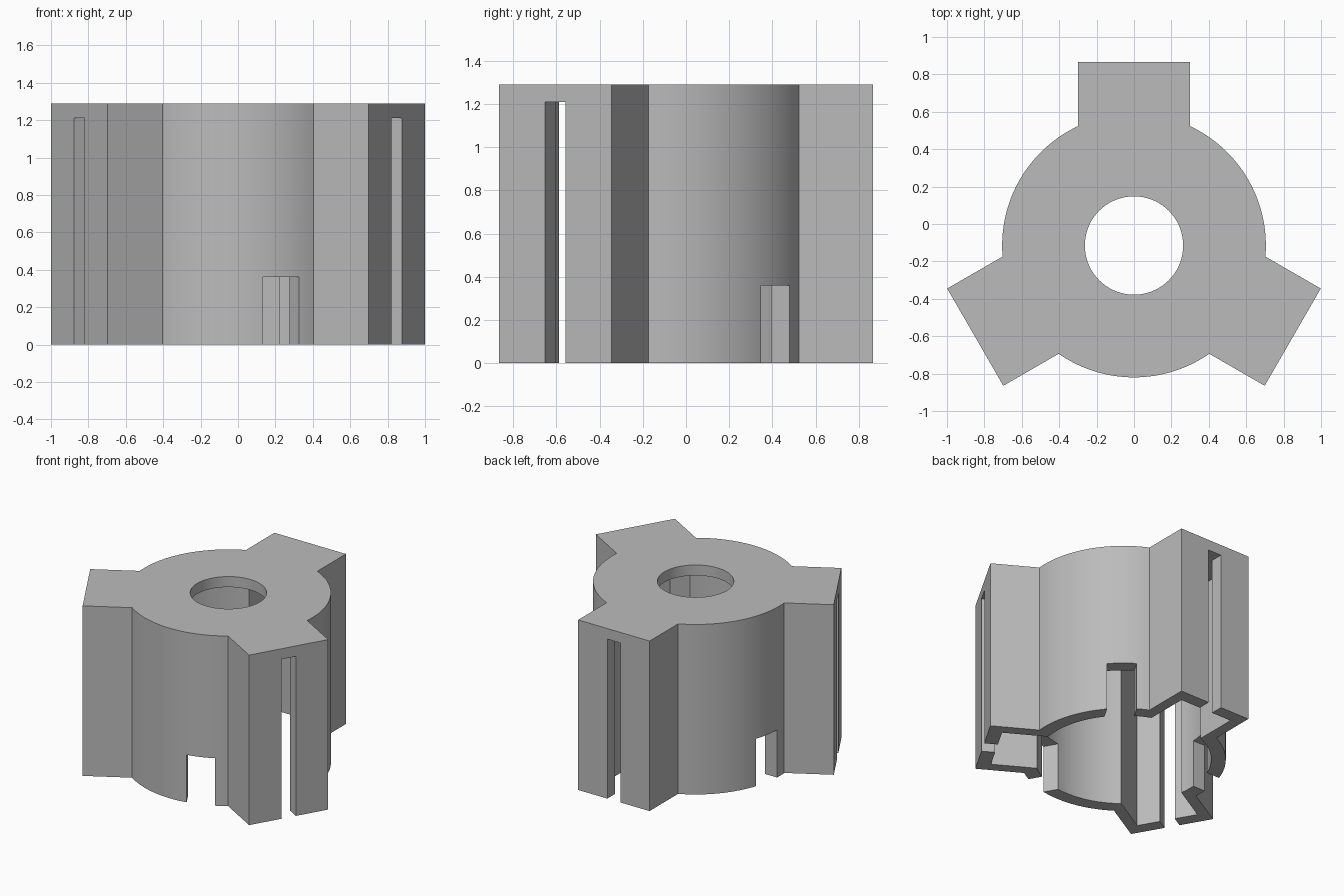
import bpy
import bmesh
from math import asin, cos, sin, pi, radians
from mathutils import Matrix, Vector

if "Cube" in bpy.data.objects:
    bpy.data.objects.remove(bpy.data.objects["Cube"])

HEIGHT = 1.29
ROOF = 1.21
CENTRE = Vector((0, -0.115, 0))
ARM_ANGLES = [radians(a) for a in (90, 210, 330)]

grey = bpy.data.materials.new("plain grey")
grey.use_nodes = True
colour = (0.5, 0.5, 0.5, 1)
grey.diffuse_color = colour
grey.node_tree.nodes["Principled BSDF"].inputs["Base Color"].default_value = colour


def prism(name, points, z0, z1):
    """Extrude a closed outline between two heights."""
    bm = bmesh.new()
    face = bm.faces.new([bm.verts.new((x, y, z0)) for x, y in points])
    top = bmesh.ops.extrude_face_region(bm, geom=[face])["geom"]
    verts = [v for v in top if isinstance(v, bmesh.types.BMVert)]
    bmesh.ops.translate(bm, verts=verts, vec=(0, 0, z1 - z0))
    bmesh.ops.recalc_face_normals(bm, faces=bm.faces)
    mesh = bpy.data.meshes.new(name)
    bm.to_mesh(mesh)
    bm.free()
    mesh.materials.append(grey)
    obj = bpy.data.objects.new(name, mesh)
    obj.location = CENTRE
    bpy.context.collection.objects.link(obj)
    return obj


def hub_outline(radius, half_width, reach, steps=28):
    """Round hub with three straight arms."""
    points = []
    gap = asin(half_width / radius)
    for a in ARM_ANGLES:
        along = Vector((cos(a), sin(a)))
        side = Vector((-sin(a), cos(a)))
        points += [along * reach - side * half_width, along * reach + side * half_width]
        span = 2 * pi / 3 - 2 * gap
        for i in range(steps + 1):
            t = a + gap + span * i / steps
            points.append((radius * cos(t), radius * sin(t)))
    return points


def bar(name, angle, x0, x1, y0, y1, z1):
    """Box cutter laid out along a direction from the hub centre."""
    obj = prism(name, [(x0, y0), (x1, y0), (x1, y1), (x0, y1)], -0.1, z1)
    obj.matrix_world = Matrix.Translation(CENTRE) @ Matrix.Rotation(angle, 4, "Z")
    return obj


def cut(target, cutter):
    cutter.hide_render = True
    mod = target.modifiers.new("cut", "BOOLEAN")
    mod.operation = "DIFFERENCE"
    mod.solver = "EXACT"
    mod.object = cutter
    bpy.context.view_layer.objects.active = target
    bpy.ops.object.modifier_apply(modifier=mod.name)
    bpy.data.objects.remove(cutter)


# Outer shell, hollowed from below
shell = prism("three_arm_housing", hub_outline(0.705, 0.3, 0.98), 0, HEIGHT)
cut(shell, prism("hollow", hub_outline(0.605, 0.22, 0.885), -0.1, ROOF))

# Round hole through the roof
circle = [(0.263 * cos(2 * pi * i / 72), 0.263 * sin(2 * pi * i / 72)) for i in range(72)]
cut(shell, prism("shaft_hole", circle, 1, 1.5))

# Tall slot in each arm end and a low notch in each curved wall
for a in ARM_ANGLES:
    cut(shell, bar("arm_slot", a, 0.8, 1.1, -0.055, 0.055, ROOF))
    cut(shell, bar("wall_notch", a - radians(30), 0.5, 0.8, -0.23, -0.03, 0.36))

# Smooth curved walls with crisp corners
bpy.ops.object.select_all(action="DESELECT")
shell.select_set(True)
bpy.context.view_layer.objects.active = shell
bpy.ops.object.shade_smooth_by_angle(angle=radians(25))
